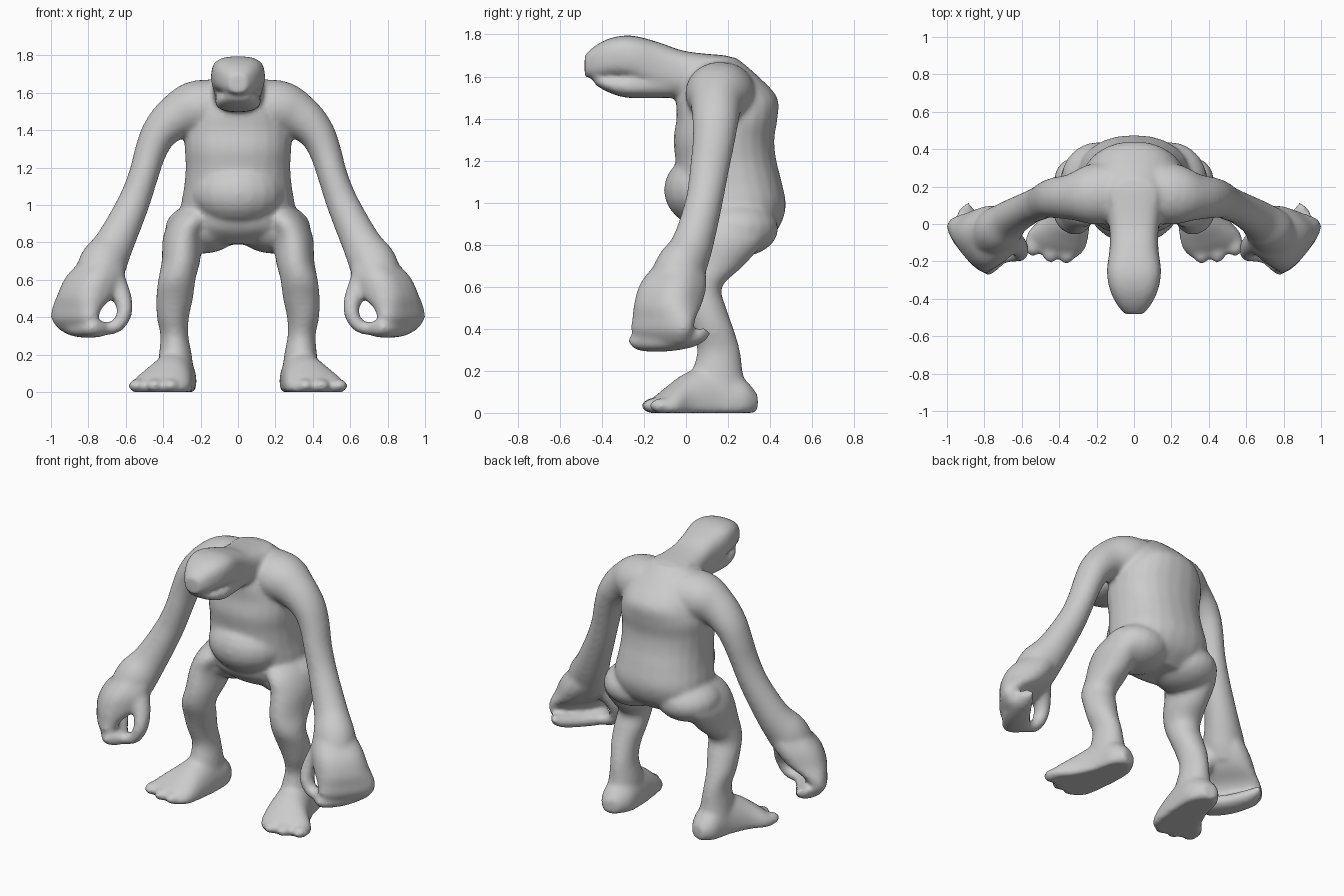
import bpy, bmesh, math
from mathutils import Vector, Matrix

cube = bpy.data.objects.get("Cube")
if cube:
    bpy.data.objects.remove(cube)

SIDES = 24
STEPS = 4
X, Y, Z = Vector((1, 0, 0)), Vector((0, 1, 0)), Vector((0, 0, 1))
# Hand directions: out through the palm's back, and along the knuckles
OUT, ALONG = Vector((.78, -.62, 0)), Vector((.62, .78, 0))
bm = bmesh.new()


def refine(rows):
    """Catmull-Rom interpolation through the section rows."""
    pts = [Vector(r) for r in rows]
    out = []
    for i in range(len(pts) - 1):
        a, b, c, d = pts[max(i - 1, 0)], pts[i], pts[i + 1], pts[min(i + 2, len(pts) - 1)]
        for k in range(STEPS):
            t = k / STEPS
            out.append(b + (c - a) * (t / 2) + (a * 2 - b * 5 + c * 4 - d) * (t * t / 2)
                       + (b * 3 - a - c * 3 + d) * (t ** 3 / 2))
    return out + [pts[-1]]


def power(v, p):
    return math.copysign(abs(v) ** p, v)


def loft(rows, axes=None, p=1.0, side=1):
    """Closed skin over sections (x, y, z, half_u, half_v).
    Without axes, sections stand square to the path and v follows y."""
    secs = refine(rows)
    rings = []
    for i, s in enumerate(secs):
        c = Vector(s[:3])
        if axes:
            u, v = axes
        else:
            t = Vector(secs[min(i + 1, len(secs) - 1)][:3]) - Vector(secs[max(i - 1, 0)][:3])
            t.normalize()
            v = (Y - t * t.y).normalized()
            u = v.cross(t)
        ring = []
        for k in range(SIDES):
            ang = math.tau * k / SIDES
            q = c + u * s[3] * power(math.cos(ang), p) + v * s[4] * power(math.sin(ang), p)
            ring.append(bm.verts.new((q.x * side, q.y, max(q.z, 0))))
        rings.append(ring)
    for a, b in zip(rings, rings[1:]):
        for k in range(SIDES):
            j = (k + 1) % SIDES
            bm.faces.new((a[k], a[j], b[j], b[k]))
    bm.faces.new(rings[0])
    bm.faces.new(rings[-1])


def hand_rows(rows):
    """Sections given as (out, along, z, half_u, half_v)."""
    return [(*(OUT * o + ALONG * a + Z * z), hu, hv) for o, a, z, hu, hv in rows]


def blob(center, radii, side=1):
    c = Vector((center[0] * side, center[1], center[2]))
    bmesh.ops.create_uvsphere(bm, u_segments=20, v_segments=12, radius=1,
                              matrix=Matrix.Translation(c) @ Matrix.Diagonal((*radii, 1)))


# Torso: z, centre y, half width, half depth
torso = [(.79, .22, .17, .12), (.87, .22, .28, .215), (.98, .225, .305, .25),
         (1.1, .205, .288, .25), (1.2, .19, .28, .24), (1.3, .18, .285, .24),
         (1.4, .195, .285, .24), (1.5, .195, .245, .24), (1.6, .17, .19, .175),
         (1.69, .14, .12, .1)]
loft([(0, y, z, a, b) for z, y, a, b in torso], (X, Y), .88)
# Belly
blob((0, .1, 1.06), (.25, .206, .18))

# Neck and skull: y, centre z, half width, half height
skull = [(.2, 1.58, .17, .12), (0, 1.61, .135, .11), (-.12, 1.64, .13, .12),
         (-.25, 1.688, .145, .106), (-.35, 1.69, .13, .096),
         (-.43, 1.67, .092, .078), (-.482, 1.65, .05, .052)]
loft([(0, y, z, a, b) for y, z, a, b in skull], (X, Z), .7)

# Lower jaw
jaw = [(0, 1.57, .11, .07), (-.2, 1.56, .122, .064), (-.3, 1.553, .12, .051),
       (-.38, 1.566, .1, .036), (-.435, 1.58, .06, .017)]
loft([(0, y, z, a, b) for y, z, a, b in jaw], (X, Z), .8)

arm = [(-.06, .19, 1.53, .12, .15), (.2, .16, 1.52, .15, .165), (.33, .145, 1.47, .122, .125),
       (.42, .14, 1.385, .098, .11), (.469, .13, 1.28, .085, .1), (.508, .11, 1.15, .08, .093),
       (.563, .085, 1.0, .087, .089), (.658, .03, .8, .105, .1), (.72, -.025, .69, .128, .122),
       (.76, -.06, .6, .12, .12)]
palm = hand_rows([(.57, .425, .73, .09, .1), (.635, .43, .62, .14, .15),
                  (.69, .44, .52, .128, .165), (.74, .455, .45, .08, .175),
                  (.757, .455, .39, .062, .175), (.735, .45, .33, .05, .145)])
fingers = hand_rows([(.735, .265, .345, .045, .025), (.718, .31, .338, .082, .044),
                     (.715, .45, .338, .082, .046), (.69, .58, .355, .068, .043),
                     (.655, .645, .378, .035, .027)])
thumb = [(.67, -.08, .6, .07, .07), (.617, -.12, .5, .05, .055), (.608, -.15, .42, .041, .05),
         (.65, -.16, .352, .036, .045), (.74, -.17, .336, .036, .045)]
leg = [(.19, .24, 1.02, .08, .13), (.245, .2, .93, .11, .2), (.293, .178, .83, .108, .205),
       (.305, .11, .7, .103, .165), (.327, .06, .6, .1, .112), (.339, .09, .5, .099, .102),
       (.348, .125, .4, .086, .102), (.34, .155, .3, .075, .102), (.335, .15, .2, .088, .12),
       (.335, .15, .1, .1, .14)]
foot = [(.315, .335, .05, .05, .045), (.32, .26, .06, .1, .115), (.335, .13, .05, .112, .18),
        (.37, 0, .04, .135, .15), (.41, -.08, .03, .16, .1), (.435, -.13, .025, .15, .06),
        (.442, -.16, .02, .115, .035)]
foot_axes = (Vector((.965, .26, 0)), Z)

for side in (1, -1):
    loft(arm, side=side)
    # Curled hand
    loft(palm, (OUT, ALONG), .75, side)
    loft(fingers, (OUT, Z), .9, side)
    loft(thumb, side=side)
    # Buttock and leg
    blob((.19, .24, .875), (.2, .2, .135), side)
    loft(leg, (X, Y), side=side)
    # Foot with three toes
    loft(foot, foot_axes, side=side)
    for x, y in ((.36, -.155), (.445, -.15), (.54, -.115)):
        blob((x, y, .034), (.047, .06, .036), side)
    # Brow
    blob((.12, -.3, 1.715), (.022, .05, .02), side)

bmesh.ops.recalc_face_normals(bm, faces=bm.faces)
mesh = bpy.data.meshes.new("body")
bm.to_mesh(mesh)
bm.free()
body = bpy.data.objects.new("body", mesh)
bpy.context.collection.objects.link(body)

# Skin colour
skin = bpy.data.materials.new("grey_skin")
skin.use_nodes = True
colour = (.6, .6, .6, 1)
skin.diffuse_color = colour
skin.node_tree.nodes["Principled BSDF"].inputs["Base Color"].default_value = colour
mesh.materials.append(skin)

# Blend the parts into one soft skin
remesh = body.modifiers.new("blend", "REMESH")
remesh.mode = "VOXEL"
remesh.voxel_size = .013
remesh.use_smooth_shade = True
soften = body.modifiers.new("soften", "SMOOTH")
soften.factor = .5
soften.iterations = 12
